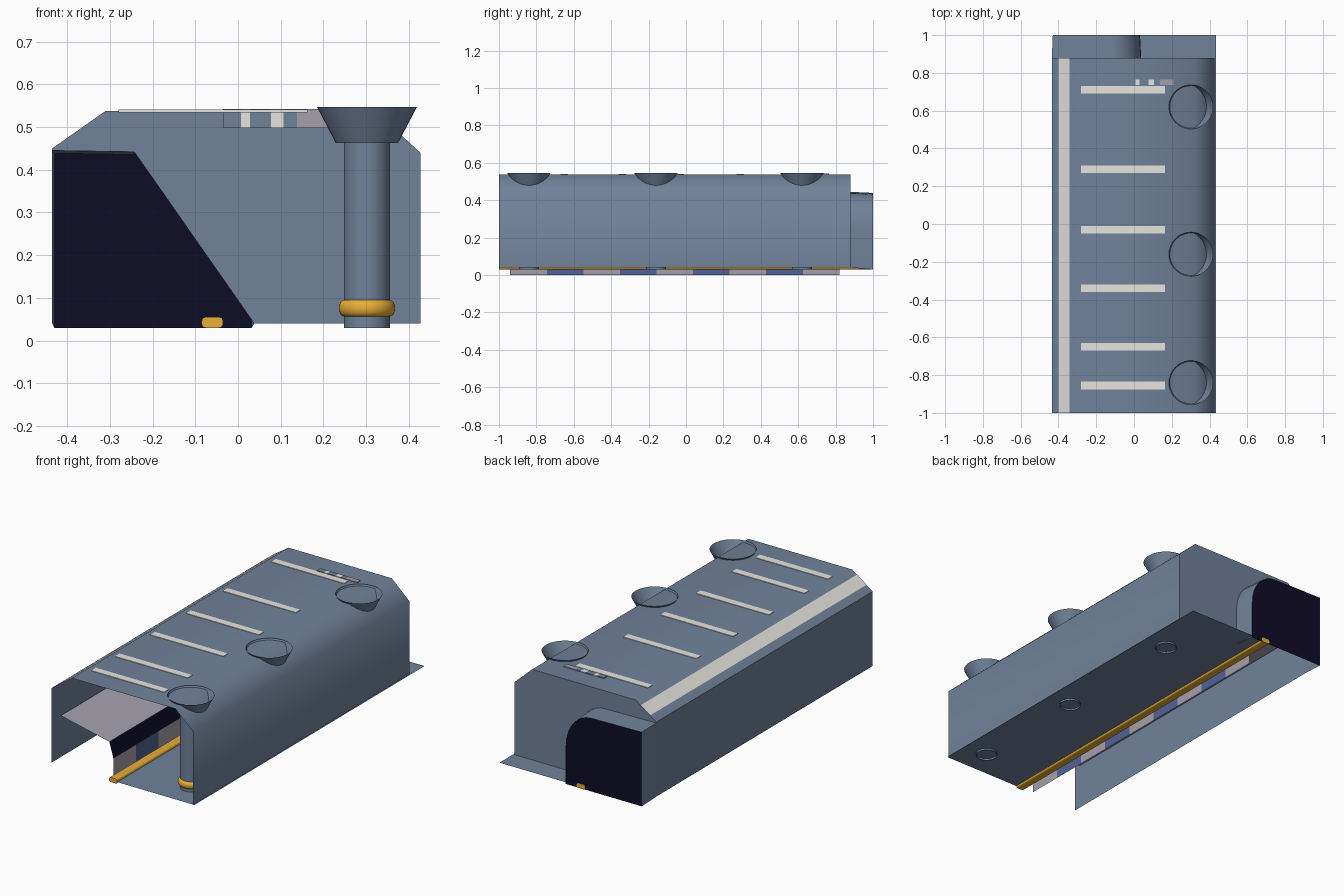
import bpy, bmesh, math

if "Cube" in bpy.data.objects:
    bpy.data.objects.remove(bpy.data.objects["Cube"])


def mat(name, r, g, b):
    m = bpy.data.materials.new(name)
    lin = [((c / 255 + 0.055) / 1.055) ** 2.4 if c > 10 else c / 255 / 12.92 for c in (r, g, b)]
    m.diffuse_color = (*lin, 1)
    m.use_nodes = True
    m.node_tree.nodes["Principled BSDF"].inputs["Base Color"].default_value = m.diffuse_color
    return m


SLATE = mat("slate_blue", 112, 130, 154)
NAVY = mat("dark_navy", 14, 12, 38)
YELLOW = mat("safety_yellow", 232, 175, 55)
WHITE = mat("lamp_white", 232, 230, 224)
GREY = mat("carriage_grey", 165, 160, 172)
BLUE = mat("door_blue", 82, 98, 150)


def finish(name, bm, mats, smooth=None):
    me = bpy.data.meshes.new(name)
    bm.to_mesh(me)
    bm.free()
    ob = bpy.data.objects.new(name, me)
    bpy.context.collection.objects.link(ob)
    for m in mats:
        me.materials.append(m)
    if smooth:
        bpy.ops.object.select_all(action='DESELECT')
        ob.select_set(True)
        bpy.context.view_layer.objects.active = ob
        bpy.ops.object.shade_smooth_by_angle(angle=math.radians(smooth))
    return ob


def loft(name, sections, m, smooth=None):
    """Sheet through lists of 3D points."""
    bm = bmesh.new()
    rows = [[bm.verts.new(p) for p in s] for s in sections]
    for a, b in zip(rows, rows[1:]):
        for i in range(len(a) - 1):
            bm.faces.new((a[i], a[i + 1], b[i + 1], b[i]))
    return finish(name, bm, [m], smooth)


def polygon(name, pts, m):
    bm = bmesh.new()
    f = bm.faces.new([bm.verts.new(p) for p in pts])
    bmesh.ops.triangulate(bm, faces=[f])
    return finish(name, bm, [m])


def box(name, x0, x1, y0, y1, z0, z1, m, bevel=0):
    bm = bmesh.new()
    bmesh.ops.create_cube(bm, size=1)
    for v in bm.verts:
        v.co = ((x0 + x1) / 2 + v.co.x * (x1 - x0),
                (y0 + y1) / 2 + v.co.y * (y1 - y0),
                (z0 + z1) / 2 + v.co.z * (z1 - z0))
    if bevel:
        edges = [e for e in bm.edges if abs(e.verts[0].co.y - e.verts[1].co.y) > 0.1]
        bmesh.ops.bevel(bm, geom=edges, offset=bevel, segments=3, affect='EDGES', profile=0.5)
    return finish(name, bm, [m])


def lathe(name, profile, cx, cy, m, n=40, smooth=35):
    rings = [[(cx + r * math.cos(2 * math.pi * i / n), cy + r * math.sin(2 * math.pi * i / n), z)
              for i in range(n + 1)] for r, z in profile]
    ob = loft(name, rings, m)
    bm = bmesh.new()
    bm.from_mesh(ob.data)
    bmesh.ops.remove_doubles(bm, verts=bm.verts, dist=1e-5)
    bm.to_mesh(ob.data)
    bm.free()
    bpy.ops.object.select_all(action='DESELECT')
    ob.select_set(True)
    bpy.context.view_layer.objects.active = ob
    bpy.ops.object.shade_smooth_by_angle(angle=math.radians(smooth))
    return ob


# Station hall: open-bottomed shell with chamfered roof edges
hall = [(-0.435, 0.04), (-0.435, 0.45), (-0.31, 0.538), (0.32, 0.538), (0.427, 0.44), (0.427, 0.04)]
BACK = 0.88
loft("hall_shell", [[(x, y, z) for x, z in hall] for y in (-1, BACK)], SLATE, 50)

# Tunnel mouth outline with one rounded upper corner
arch = [(-0.435, 0.445)] + [
    (-0.12 + 0.158 * math.sin(math.pi / 2 * i / 8), 0.245 + 0.195 * math.cos(math.pi / 2 * i / 8))
    for i in range(9)] + [(0.038, 0.04)]
polygon("back_wall", [(x, BACK, z) for x, z in hall[1:] + arch[::-1]], SLATE)

# Short tunnel behind the wall, closed by darkness
end = [(-0.43 if i == 0 else x - 0.006, z - 0.006) for i, (x, z) in enumerate(arch)]
end[-1] = (end[-1][0], 0.03)
left0, left1 = (-0.435, 0.04), (-0.43, 0.03)
loft("tunnel", [[(x, BACK, z) for x, z in [left0] + arch],
                [(x, 1.0, z) for x, z in [left1] + end]], SLATE, 50)
polygon("tunnel_darkness", [(x, 0.998, z) for x, z in [left1] + end], NAVY)

# Platform and its yellow edge strip
polygon("platform", [(-0.05, -1, 0.04), (0.435, -1, 0.04), (0.435, 1, 0.04), (-0.05, 1, 0.04)], SLATE)
box("platform_edge_strip", -0.085, -0.035, -1, 1, 0.03, 0.055, YELLOW, 0.009)

# Trumpet-topped columns with yellow collars
for k, y in enumerate((-0.84, -0.16, 0.62)):
    lathe(f"column_{k}", [(0.054, 0.03), (0.054, 0.463), (0.073, 0.463), (0.117, 0.547)], 0.302, y, SLATE)
    collar = [(0.052 + 0.014 * math.cos(a), 0.076 + 0.02 * math.sin(a))
              for a in [math.pi * (i / 8 - 0.5) for i in range(9)]]
    lathe(f"column_collar_{k}", collar, 0.302, y, YELLOW, smooth=60)

# Ceiling lamps set in the roof
for k, y in enumerate((0.71, 0.29, -0.03, -0.34, -0.65, -0.855)):
    box(f"ceiling_lamp_{k}", -0.28, 0.163, y - 0.02, y + 0.02, 0.534, 0.541, WHITE)

# Long lamp strip lying along the left chamfer, visible on both sides
def chamfer(x, off):
    dx, dz = 0.125, 0.088
    n = math.hypot(dx, dz)
    return (x - dz / n * off, 0.45 + (x + 0.435) * dz / dx + dx / n * off)
for k, off in (("outer", 0.002), ("inner", -0.002)):
    loft(f"side_lamp_{k}", [[(p[0], y, p[1]) for p in (chamfer(-0.398, off), chamfer(-0.34, off))]
                            for y in (-1, BACK)], WHITE)

# Hanging sign made of coloured blocks
cuts = [-0.035, 0.007, 0.028, 0.077, 0.107, 0.138, 0.21]
for k, m in enumerate((SLATE, WHITE, SLATE, WHITE, SLATE, GREY)):
    box(f"sign_block_{k}", cuts[k], cuts[k + 1], 0.735, 0.765, 0.498, 0.542, m)

# Train: roof, sloping window band and lower side; every second bay is a door
prof = [(-0.42, 0.28), (-0.125, 0.215), (-0.10, 0.13), (-0.10, 0.0)]
bm = bmesh.new()
N, Y0, Y1 = 9, -0.94, 0.82
rows = [[bm.verts.new((x, Y0 + (Y1 - Y0) * j / N, z)) for x, z in prof] for j in range(N + 1)]
windows = []
for j in range(N):
    for i in range(3):
        f = bm.faces.new((rows[j][i], rows[j][i + 1], rows[j + 1][i + 1], rows[j + 1][i]))
        f.material_index = 1 if (j % 2 and i > 0) else 0
        if i == 1:
            windows.append(f)
bmesh.ops.inset_individual(bm, faces=windows, thickness=0.009)
for f in windows:
    f.material_index = 2
finish("train", bm, [GREY, BLUE, NAVY])
